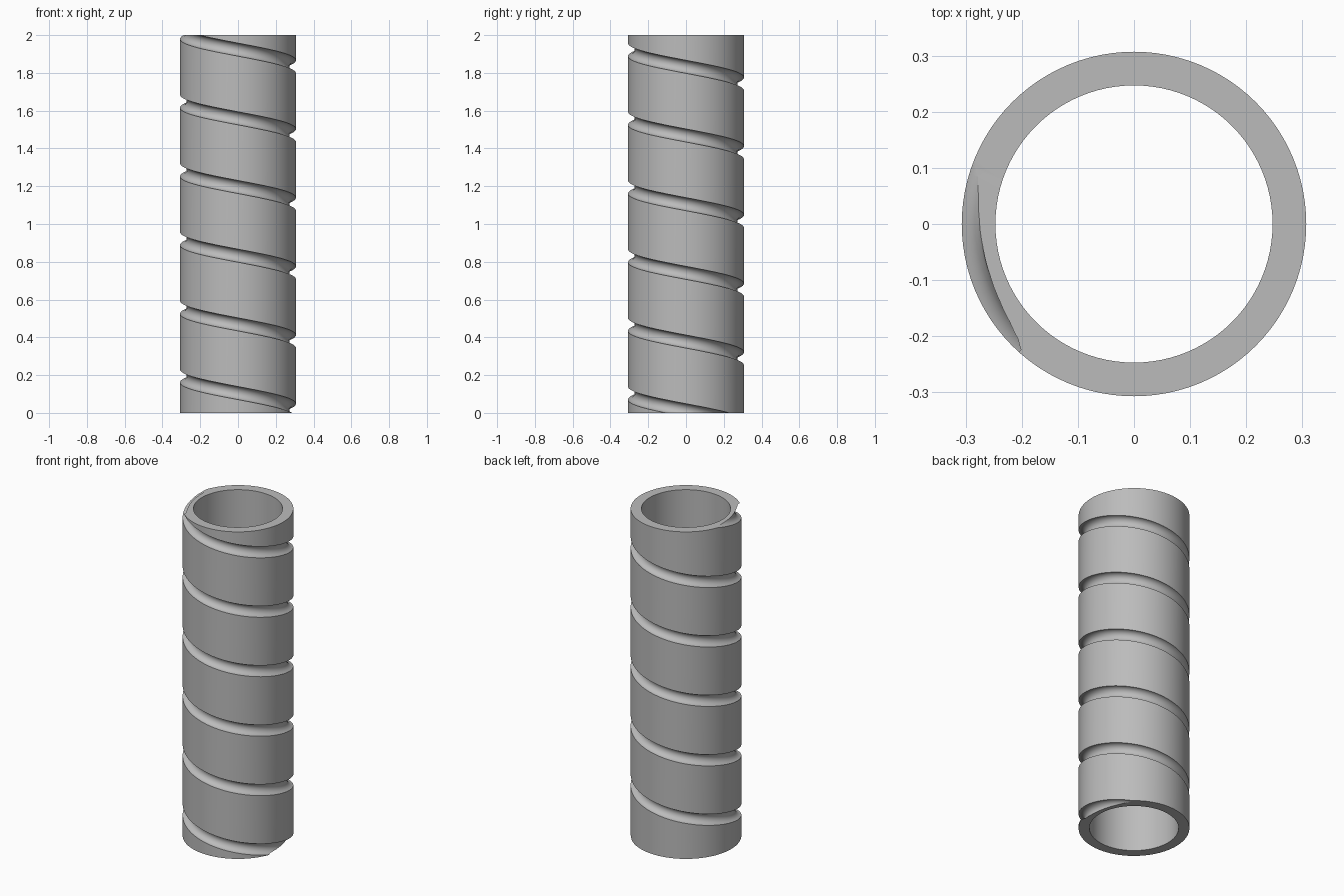
import bpy, bmesh
from math import cos, sin, pi, tau

if "Cube" in bpy.data.objects:
    bpy.data.objects.remove(bpy.data.objects["Cube"], do_unlink=True)

HEIGHT, OUTER, INNER = 2.0, 0.307, 0.247
PITCH = HEIGHT / 5.5
GROOVE = 0.035          # groove radius
START = 0.014           # groove height at angle zero
STEPS = 96              # segments per turn
SIDES = 20              # groove cross-section

grey = bpy.data.materials.new("grey")
grey.use_nodes = True
colour = (0.5, 0.5, 0.5, 1)
grey.diffuse_color = colour
grey.node_tree.nodes["Principled BSDF"].inputs["Base Color"].default_value = colour


def make_object(name, bm):
    bmesh.ops.recalc_face_normals(bm, faces=bm.faces)
    mesh = bpy.data.meshes.new(name)
    bm.to_mesh(mesh)
    bm.free()
    mesh.materials.append(grey)
    obj = bpy.data.objects.new(name, mesh)
    bpy.context.collection.objects.link(obj)
    return obj


def bridge(bm, a, b):
    for i in range(len(a)):
        j = (i + 1) % len(a)
        bm.faces.new((a[i], a[j], b[j], b[i]))


# Hollow tube: four rings joined into a closed wall
bm = bmesh.new()
rings = [[bm.verts.new((r * cos(tau * i / STEPS), r * sin(tau * i / STEPS), z))
          for i in range(STEPS)]
         for r, z in ((OUTER, 0), (OUTER, HEIGHT), (INNER, HEIGHT), (INNER, 0))]
for k in range(4):
    bridge(bm, rings[k], rings[(k + 1) % 4])
tube = make_object("grooved_tube", bm)

# Helical cutter: a round section descending as the angle grows
bm = bmesh.new()
previous = None
for s in range(-int(6.5 * STEPS), STEPS + 1):
    angle = tau * (s + 0.5) / STEPS
    height = START - PITCH * angle / tau
    ring = []
    for k in range(SIDES):
        a = tau * (k + 0.5) / SIDES
        r = OUTER + GROOVE * cos(a)
        ring.append(bm.verts.new((r * cos(angle), r * sin(angle),
                                  height + GROOVE * sin(a))))
    if previous:
        bridge(bm, previous, ring)
    else:
        bm.faces.new(ring)
    previous = ring
bm.faces.new(previous)
cutter = make_object("groove_cutter", bm)

# Carve the groove
cut = tube.modifiers.new("groove", "BOOLEAN")
cut.operation = "DIFFERENCE"
cut.solver = "EXACT"
cut.object = cutter
bpy.context.view_layer.objects.active = tube
tube.select_set(True)
bpy.ops.object.modifier_apply(modifier=cut.name)
bpy.data.objects.remove(cutter, do_unlink=True)

# Smooth walls with crisp rims
bpy.ops.object.shade_smooth_by_angle(angle=pi / 6)
